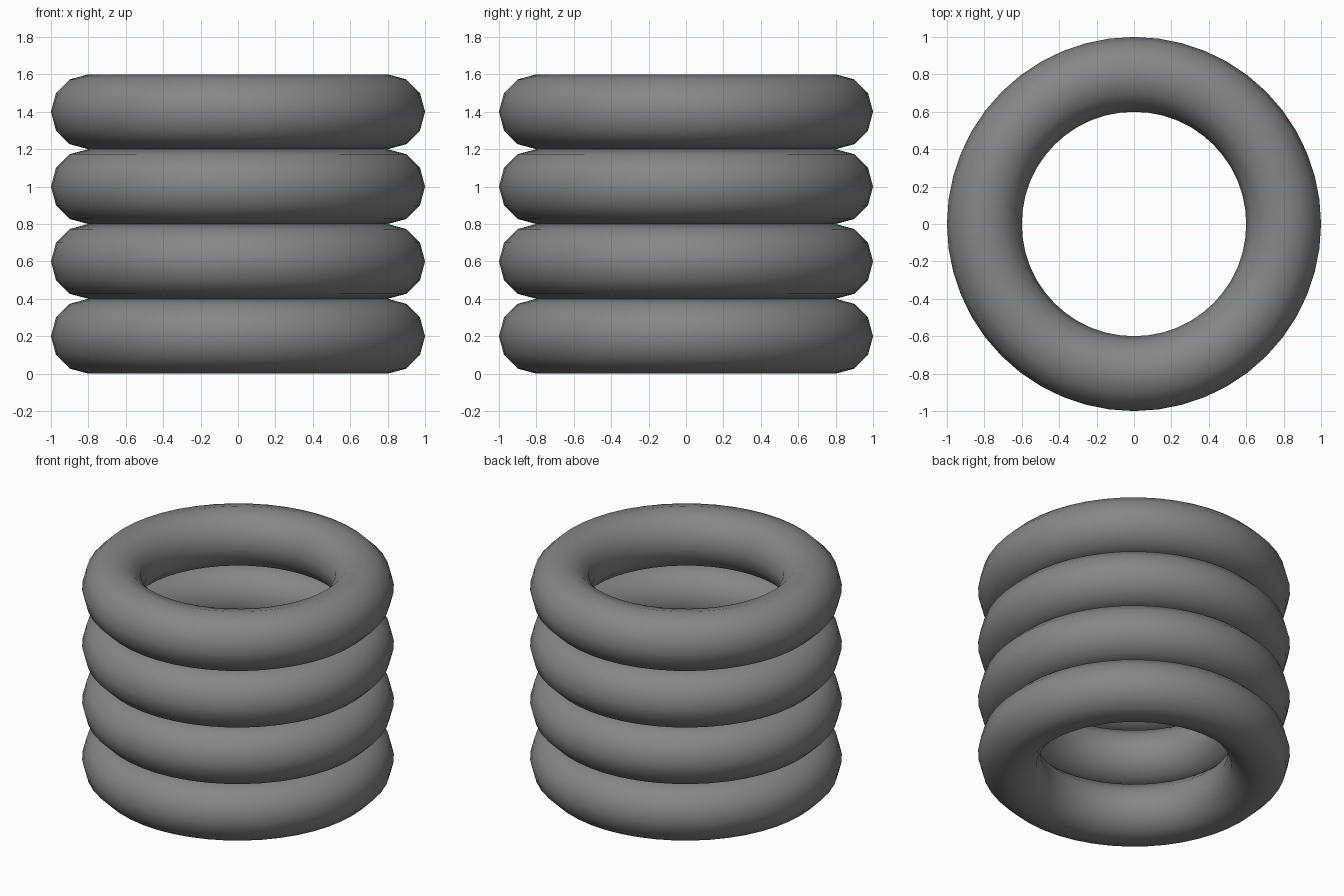
import bpy

if "Cube" in bpy.data.objects:
    bpy.data.objects.remove(bpy.data.objects["Cube"])

# single flat grey for the whole stack
grey = bpy.data.materials.new("dark_grey")
grey.diffuse_color = (0.24, 0.24, 0.24, 1.0)
grey.use_nodes = True
grey.node_tree.nodes["Principled BSDF"].inputs["Base Color"].default_value = grey.diffuse_color

RINGS, MAJOR, MINOR = 4, 0.8, 0.2

# four identical rings resting on each other
for i in range(RINGS):
    bpy.ops.mesh.primitive_torus_add(
        major_radius=MAJOR, minor_radius=MINOR,
        major_segments=48, minor_segments=12,
        location=(0, 0, MINOR + 2 * MINOR * i))
    ring = bpy.context.object
    ring.name = f"stacked_ring_{i + 1}"
    ring.data.materials.append(grey)
    bpy.ops.object.shade_smooth()
